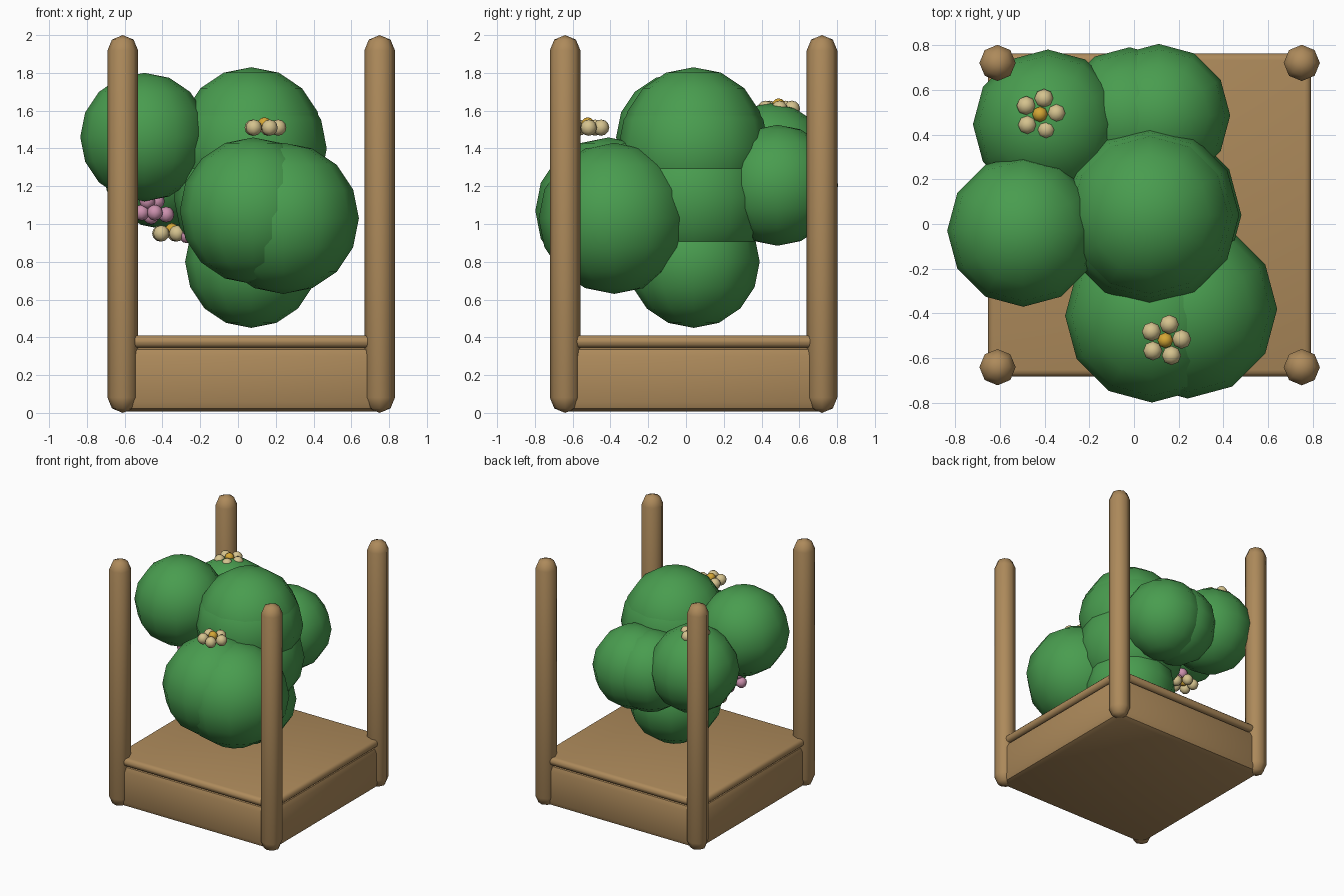
import bpy, bmesh, math
from mathutils import Matrix, Vector

if "Cube" in bpy.data.objects:
    bpy.data.objects.remove(bpy.data.objects["Cube"])

CX, CY = 0.07, 0.04          # centre of the planter


def material(name, rgb):
    m = bpy.data.materials.new(name)
    m.diffuse_color = (*rgb, 1)
    m.use_nodes = True
    m.node_tree.nodes["Principled BSDF"].inputs["Base Color"].default_value = m.diffuse_color
    return m


WOOD = material("wood", (0.42, 0.255, 0.105))
GREEN = material("leaf green", (0.066, 0.335, 0.078))
CREAM = material("cream petal", (0.66, 0.54, 0.27))
GOLD = material("gold centre", (0.66, 0.38, 0.035))
PINK = material("pink berry", (0.60, 0.28, 0.42))


def finish(name, bm, mat, angle=60):
    bmesh.ops.recalc_face_normals(bm, faces=bm.faces)
    me = bpy.data.meshes.new(name)
    bm.to_mesh(me)
    bm.free()
    me.materials.append(mat)
    ob = bpy.data.objects.new(name, me)
    bpy.context.collection.objects.link(ob)
    bpy.ops.object.select_all(action='DESELECT')
    ob.select_set(True)
    bpy.context.view_layer.objects.active = ob
    bpy.ops.object.shade_smooth_by_angle(angle=math.radians(angle))
    return ob


def ball(name, centre, r, mat, seg=12, rings=8):
    bm = bmesh.new()
    bmesh.ops.create_uvsphere(bm, u_segments=seg, v_segments=rings, radius=r,
                              matrix=Matrix.Translation(centre))
    return finish(name, bm, mat)


def rounded_box(name, half, z0, z1, bevel, segments):
    bm = bmesh.new()
    size = Matrix.Diagonal((2 * half, 2 * half, z1 - z0, 1))
    bmesh.ops.create_cube(bm, size=1, matrix=Matrix.Translation((CX, CY, (z0 + z1) / 2)) @ size)
    bmesh.ops.bevel(bm, geom=bm.edges[:], offset=bevel, segments=segments,
                    profile=0.5, affect='EDGES')
    return finish(name, bm, WOOD, 30)


def post(name, x, y, r=0.081):
    # eight-sided post with domed ends: a sphere stretched at its equator
    bm = bmesh.new()
    bmesh.ops.create_uvsphere(bm, u_segments=8, v_segments=4, radius=r)
    equator = [e for e in bm.edges if all(abs(v.co.z) < 1e-5 for v in e.verts)]
    bmesh.ops.split_edges(bm, edges=equator)
    for f in bm.faces:
        f.tag = f.calc_center_median().z > 0
    for v in bm.verts:
        v.co.z += 2 - r if v.link_faces[0].tag else r
    rims = [e for e in bm.edges if e.is_boundary]
    bmesh.ops.bridge_loops(bm, edges=rims)
    bmesh.ops.translate(bm, verts=bm.verts, vec=(x, y, 0))
    return finish(name, bm, WOOD, 50)


# Planter: box, lid and four corner posts
rounded_box("planter_box", 0.715, 0.008, 0.35, 0.05, 2)
rounded_box("planter_lid", 0.722, 0.345, 0.41, 0.03, 3)
for sx in (-1, 1):
    for sy in (-1, 1):
        post("corner_post", CX + sx * 0.68, CY + sy * 0.68)

# Central column of foliage, stacked on one axis
for z, r in ((0.77, 0.32), (0.80, 0.35), (1.14, 0.41), (1.40, 0.40), (1.45, 0.38)):
    ball("bush_core", (CX, CY, z), r, GREEN)

# Side clumps of foliage
for name, c, r in (
        ("bush_left", (-0.495, -0.03, 1.46), 0.34),
        ("bush_back_left", (-0.385, 0.445, 1.305), 0.335),
        ("bush_back_right", (0.11, 0.485, 1.205), 0.32),
        ("bush_back_middle", (-0.02, 0.48, 1.205), 0.31),
        ("bush_front", (0.08, -0.41, 1.07), 0.388),
        ("bush_front_right", (0.24, -0.38, 1.03), 0.40)):
    ball(name, c, r, GREEN)

# Flowers: five petals round a gold centre
for c in ((0.14, -0.52, 1.51), (-0.42, 0.49, 1.61), (-0.35, 0.17, 0.95)):
    for k in range(5):
        a = math.radians(4 + 72 * k)
        offset = Vector((math.cos(a), math.sin(a), 0)) * 0.073
        ball("petal", Vector(c) + offset, 0.043, CREAM, 8, 6)
    ball("flower_centre", Vector(c) + Vector((0, 0, 0.02)), 0.035, GOLD, 8, 6)

# Hanging pink berries
for c in ((-0.48, 0.02, 1.12), (-0.43, 0.06, 1.12), (-0.51, 0.02, 1.06),
          (-0.44, 0.0, 1.06), (-0.38, 0.06, 1.05), (-0.46, 0.1, 1.04),
          (-0.27, 0.10, 0.94)):
    ball("berry", c, 0.042, PINK, 8, 6)
